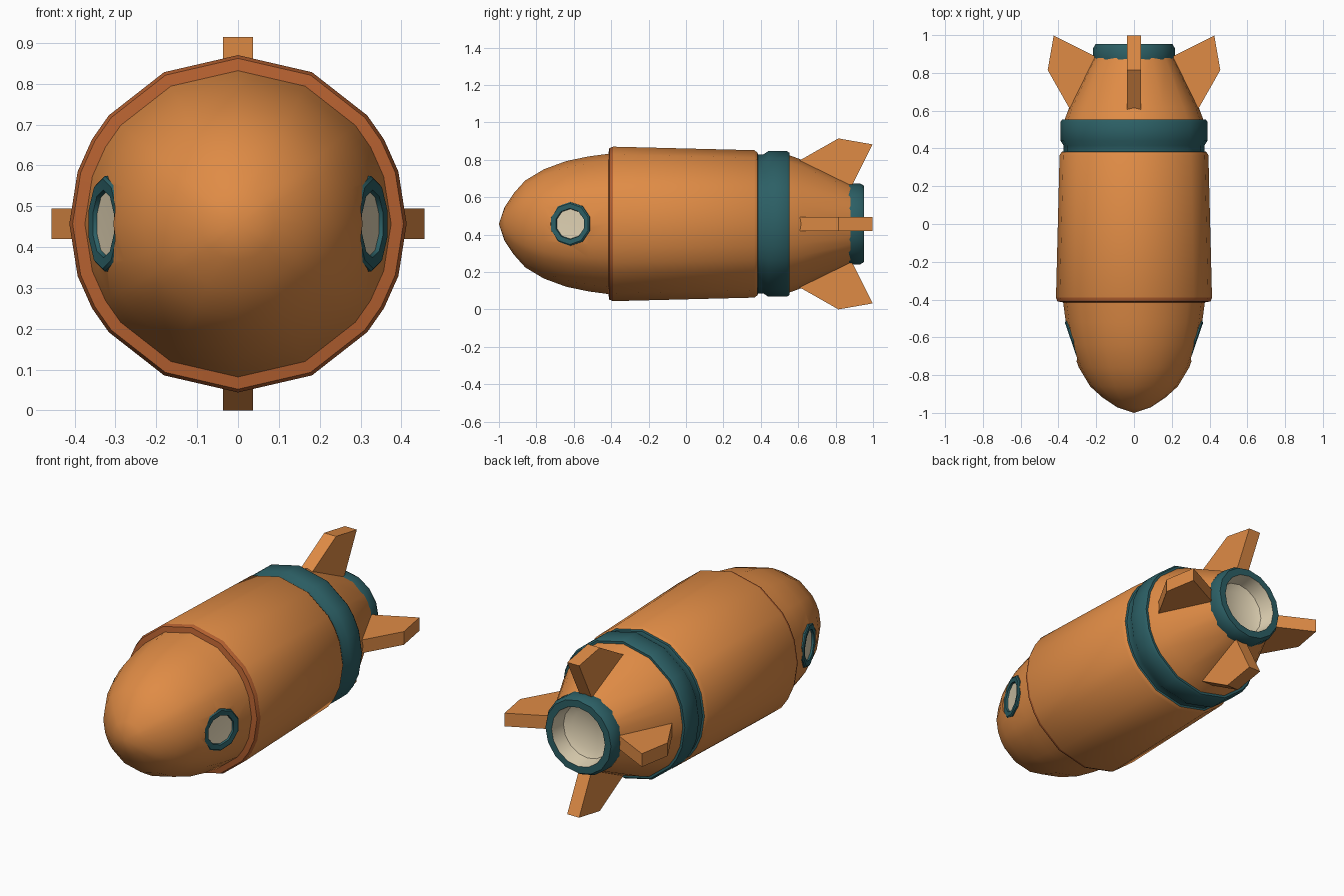
import bpy, bmesh, math
from mathutils import Matrix

if "Cube" in bpy.data.objects:
    bpy.data.objects.remove(bpy.data.objects["Cube"])

CZ = 0.457  # height of the rocket axis


def material(name, rgb):
    m = bpy.data.materials.new(name)
    m.diffuse_color = (*rgb, 1)
    m.use_nodes = True
    m.node_tree.nodes["Principled BSDF"].inputs["Base Color"].default_value = m.diffuse_color
    return m


ORANGE, RUST, TEAL, CREAM = range(4)
MATS = [material("orange", (0.74, 0.26, 0.06)), material("rust", (0.47, 0.12, 0.03)),
        material("teal", (0.025, 0.115, 0.13)), material("cream", (0.74, 0.64, 0.45))]


def finish(name, bm, matrix):
    bmesh.ops.remove_doubles(bm, verts=bm.verts, dist=1e-5)
    bmesh.ops.transform(bm, matrix=matrix, verts=bm.verts)
    bmesh.ops.recalc_face_normals(bm, faces=bm.faces)
    me = bpy.data.meshes.new(name)
    bm.to_mesh(me)
    bm.free()
    for m in MATS:
        me.materials.append(m)
    ob = bpy.data.objects.new(name, me)
    bpy.context.collection.objects.link(ob)
    return ob


def activate(ob):
    bpy.ops.object.select_all(action='DESELECT')
    ob.select_set(True)
    bpy.context.view_layer.objects.active = ob


def smooth(ob, deg=35):
    activate(ob)
    bpy.ops.object.shade_smooth_by_angle(angle=math.radians(deg))


def lathe(name, profile, angles, matrix):
    """Spin (y, radius, colour of the segment that follows) about the y axis."""
    bm = bmesh.new()
    rings = [[bm.verts.new((r * math.sin(a), y, r * math.cos(a))) for a in angles]
             for y, r, _ in profile]
    n = len(angles)
    for k in range(len(rings) - 1):
        for i in range(n):
            j = (i + 1) % n
            f = bm.faces.new((rings[k][i], rings[k][j], rings[k + 1][j], rings[k + 1][i]))
            f.material_index = profile[k][2]
    return finish(name, bm, matrix)


def even(n):
    return [math.tau * i / n for i in range(n)]


# Hull cross-section: uneven facets, mirrored left/right and up/down
quarter = [0, 26, 50, 60, 72, 90]
half = quarter + [180 - a for a in quarter[-2::-1]]
hull_angles = [math.radians(a) for a in half + [360 - a for a in half[-2:0:-1]]]
AXIS = Matrix.Translation((0, 0, CZ))

# Hull: nose, rust rim, body, teal band, tail
hull = lathe("hull", [
    (-1.0, 0, ORANGE), (-0.97, 0.09, ORANGE), (-0.92, 0.165, ORANGE), (-0.86, 0.232, ORANGE),
    (-0.76, 0.292, ORANGE), (-0.64, 0.336, ORANGE), (-0.52, 0.361, ORANGE),
    (-0.415, 0.375, RUST), (-0.41, 0.405, RUST), (-0.39, 0.413, ORANGE),
    (0.365, 0.394, ORANGE), (0.382, 0.382, TEAL), (0.385, 0.372, TEAL), (0.415, 0.372, TEAL),
    (0.44, 0.389, TEAL), (0.54, 0.389, TEAL), (0.553, 0.38, TEAL), (0.553, 0.367, ORANGE),
    (0.62, 0.342, ORANGE), (0.88, 0.215, ORANGE), (0.84, 0.19, TEAL), (0.78, 0, TEAL)],
    hull_angles, AXIS)

# Side windows: cut a flat seat in the nose, then set a teal frame with a cream pane
for side, label in ((1, "right"), (-1, "left")):
    turn = -side * math.radians(90 + 19)
    place = Matrix.Translation((side * 0.326, -0.62, CZ)) @ Matrix.Rotation(turn, 4, 'Z')
    cutter = lathe("window_cutter", [(-0.025, 0, ORANGE), (-0.025, 0.11, ORANGE),
                                     (0.1, 0.11, ORANGE), (0.1, 0, ORANGE)], even(10), place)
    cutter.hide_render = True
    mod = hull.modifiers.new("window_seat", 'BOOLEAN')
    mod.operation = 'DIFFERENCE'
    mod.solver = 'EXACT'
    mod.object = cutter
    activate(hull)
    bpy.ops.object.modifier_apply(modifier=mod.name)
    bpy.data.objects.remove(cutter)
    smooth(lathe(label + "_window", [
        (-0.05, 0, TEAL), (-0.05, 0.117, TEAL), (0.0, 0.117, TEAL), (0.006, 0.11, TEAL),
        (0.004, 0.083, TEAL), (-0.006, 0.08, CREAM), (-0.008, 0, CREAM)], even(10), place))
smooth(hull)

# Nozzle: rounded teal ring with a cream hollow
smooth(lathe("nozzle", [
    (0.80, 0, TEAL), (0.80, 0.19, TEAL), (0.862, 0.217, TEAL), (0.93, 0.217, TEAL),
    (0.953, 0.203, TEAL), (0.953, 0.165, CREAM), (0.87, 0.15, CREAM), (0.85, 0.11, CREAM),
    (0.845, 0, CREAM)], even(16), AXIS))

# Four swept tail fins
outline = [(0.60, 0.335), (0.815, 0.457), (0.998, 0.425), (0.89, 0.21), (0.82, 0.18), (0.62, 0.25)]
for k, label in enumerate(("top", "right", "bottom", "left")):
    bm = bmesh.new()
    a, b = [[bm.verts.new((s * 0.037, y, r)) for y, r in outline] for s in (-1, 1)]
    bm.faces.new(a)
    bm.faces.new(b[::-1])
    for i in range(len(outline)):
        j = (i + 1) % len(outline)
        bm.faces.new((a[i], b[i], b[j], a[j]))
    finish(label + "_fin", bm, AXIS @ Matrix.Rotation(k * math.pi / 2, 4, 'Y'))
